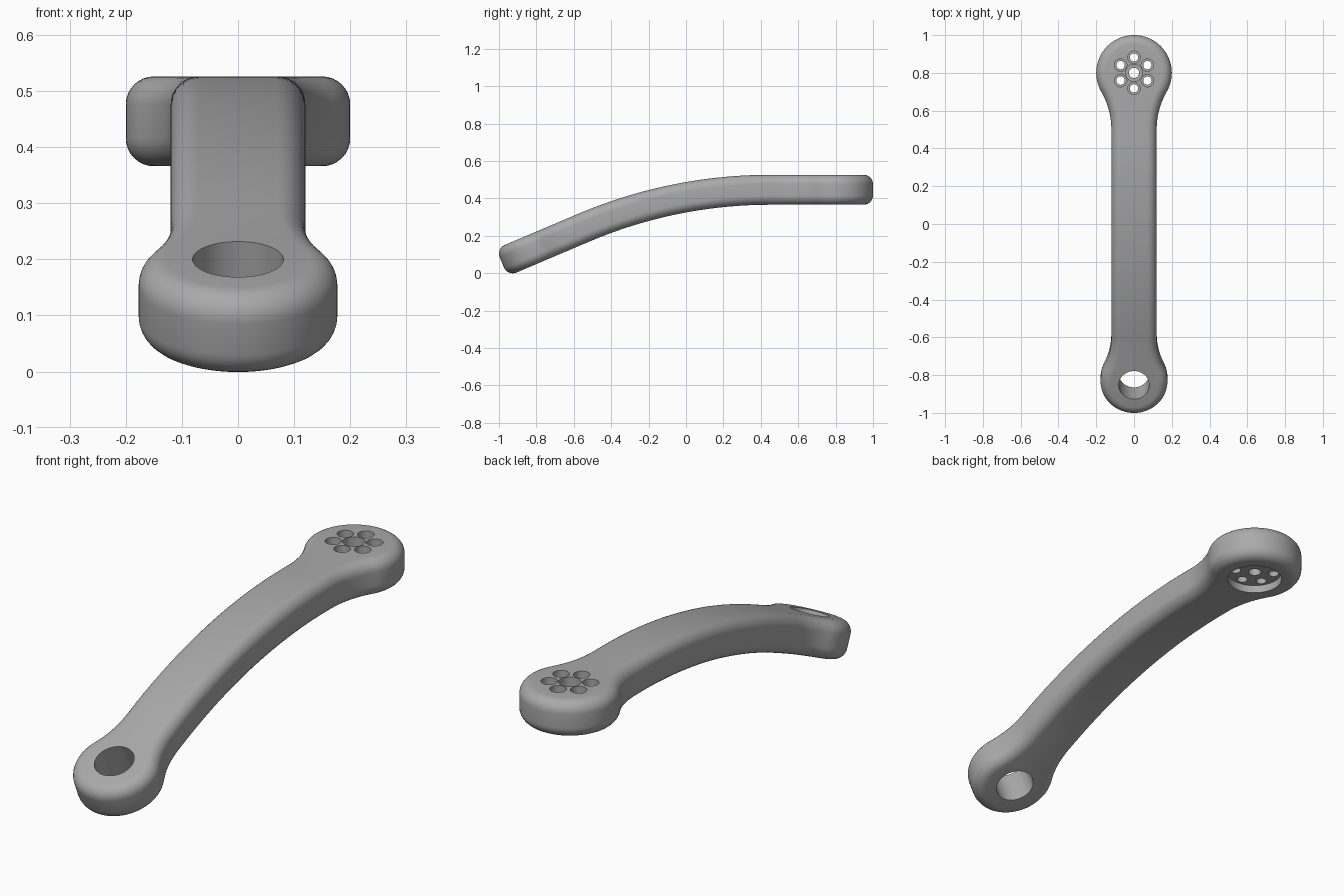
import bpy, bmesh
from math import sin, cos, pi, radians, atan2, sqrt
from mathutils import Matrix, Vector

if "Cube" in bpy.data.objects:
    bpy.data.objects.remove(bpy.data.objects["Cube"])

# Dimensions
HALF_T, EDGE_R = 0.08, 0.05            # half thickness and edge rounding
HALF_W, NECK_R = 0.12, 0.4             # shank half width and neck fillet
BEND_START, BEND_R, BEND = 0.45, 2.55, radians(23)
MID_Z = 0.446
BIG_R, BIG_U = 0.2, 0.8                # upper eye
SMALL_R = 0.177                        # lower eye
BEND_END = BEND_START - BEND_R * BEND
SMALL_U = BEND_END - 0.299


def bend(x, u, h):
    """Map a point of the straight lever onto the curved centre line."""
    a = min(max((BEND_START - u) / BEND_R, 0), BEND)
    run = max(BEND_END - u, 0)
    y = max(u, BEND_START) - BEND_R * sin(a) - run * cos(a)
    z = MID_Z - BEND_R * (1 - cos(a)) - run * sin(a)
    return Vector((x, y - h * sin(a), z + h * cos(a)))


def arc(cx, cu, r, a0, a1, n, side=1):
    """Points of an arc with outward normals; side -1 is concave."""
    out = []
    for i in range(n + 1):
        a = a0 + (a1 - a0) * i / n
        out.append((cx + r * cos(a), cu + r * sin(a), side * cos(a), side * sin(a)))
    return out


def neck(eye_r):
    """Distance from eye centre to fillet start, and the tangent angle."""
    d = sqrt((eye_r + NECK_R) ** 2 - (HALF_W + NECK_R) ** 2)
    return d, atan2(d, HALF_W + NECK_R)


# Half outline of the lever, from the upper end to the lower end
d1, t1 = neck(BIG_R)
d2, t2 = neck(SMALL_R)
fx, top_u, low_u = HALF_W + NECK_R, BIG_U - d1, SMALL_U + d2
half = arc(0, BIG_U, BIG_R, pi / 2, -t1, 32)
half += arc(fx, top_u, NECK_R, pi - t1, pi, 12, -1)[1:]
half += [(HALF_W, top_u + (low_u - top_u) * i / 40, 1, 0) for i in range(1, 40)]
half += arc(fx, low_u, NECK_R, pi, pi + t2, 12, -1)
half += arc(0, SMALL_U, SMALL_R, t2, -pi / 2, 32)[1:]
outline = half + [(-x, u, -nx, nu) for x, u, nx, nu in half[-2:0:-1]]

# Rounded edge layers: (inset, height)
angles = [pi / 2 * k / 8 for k in range(9)]
lower = [(EDGE_R * (1 - sin(a)), -HALF_T + EDGE_R * (1 - cos(a))) for a in angles]
layers = lower + [(i, -h) for i, h in reversed(lower)]

# Lever body
bm = bmesh.new()
rings = [[bm.verts.new(bend(x - nx * i, u - nu * i, h)) for x, u, nx, nu in outline]
         for i, h in layers]
n = len(outline)
for a, b in zip(rings, rings[1:]):
    for j in range(n):
        k = (j + 1) % n
        bm.faces.new((a[j], a[k], b[k], b[j]))
for ring in (rings[0], rings[-1]):
    for j in range(len(half) - 1):
        quad = [ring[j], ring[j + 1], ring[-j - 1], ring[-j]]
        bm.faces.new(list(dict.fromkeys(quad)))
bmesh.ops.recalc_face_normals(bm, faces=bm.faces)
mesh = bpy.data.meshes.new("lever_arm")
bm.to_mesh(mesh)
bm.free()
lever = bpy.data.objects.new("lever_arm", mesh)
bpy.context.collection.objects.link(lever)

metal = bpy.data.materials.new("grey_metal")
metal.use_nodes = True
GREY = (0.4, 0.4, 0.4, 1)
metal.diffuse_color = GREY
metal.node_tree.nodes["Principled BSDF"].inputs["Base Color"].default_value = GREY
mesh.materials.append(metal)


def drill(x, u, r, h0, h1, tilt=0):
    """Cut a round hole between two heights of the lever."""
    bm = bmesh.new()
    place = Matrix.Translation(bend(x, u, (h0 + h1) / 2)) @ Matrix.Rotation(tilt, 4, "X")
    bmesh.ops.create_cone(bm, cap_ends=True, segments=48, radius1=r, radius2=r,
                          depth=h1 - h0, matrix=place)
    cut_mesh = bpy.data.meshes.new("hole_cutter")
    bm.to_mesh(cut_mesh)
    bm.free()
    cut_mesh.materials.append(metal)
    cutter = bpy.data.objects.new("hole_cutter", cut_mesh)
    cutter.hide_render = True
    bpy.context.collection.objects.link(cutter)
    mod = lever.modifiers.new("hole", "BOOLEAN")
    mod.operation, mod.solver, mod.object = "DIFFERENCE", "EXACT", cutter
    bpy.ops.object.modifier_apply(modifier=mod.name)
    bpy.data.objects.remove(cutter)


bpy.context.view_layer.objects.active = lever
lever.select_set(True)

# Lower eye bore, underside pocket and stepped bolt holes
drill(0, SMALL_U, 0.081, -0.2, 0.2, BEND)
drill(0, BIG_U, 0.115, -0.2, -HALF_T + 0.035)
bolts = [(0, BIG_U, 0.045, 0.027)]
for k in range(6):
    a = pi / 2 + k * pi / 3
    bolts.append((0.082 * cos(a), BIG_U + 0.082 * sin(a), 0.033, 0.022))
for x, u, head, shaft in bolts:
    drill(x, u, head, 0, 0.2)
    drill(x, u, shaft, -0.2, 0.1)

bpy.ops.object.shade_smooth_by_angle(angle=radians(30))
